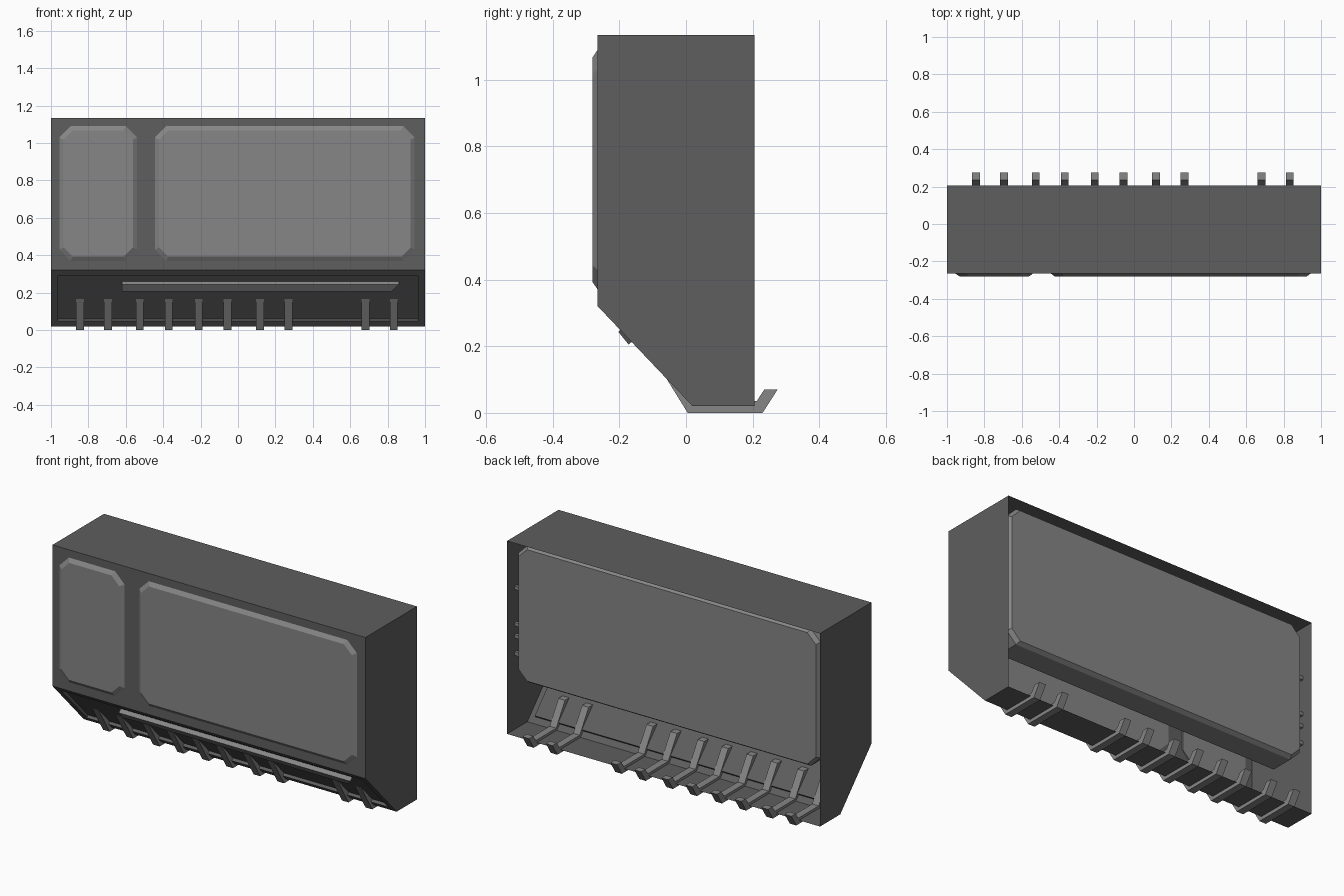
import bpy, bmesh

if "Cube" in bpy.data.objects:
    bpy.data.objects.remove(bpy.data.objects["Cube"])


def material(name, v):
    m = bpy.data.materials.new(name)
    m.diffuse_color = (v, v, v, 1)
    m.use_nodes = True
    m.node_tree.nodes["Principled BSDF"].inputs["Base Color"].default_value = m.diffuse_color
    return m


DARK = material("dark_grey", 0.112)
LIGHT = material("light_grey", 0.24)


def finish(bm, name, mat):
    bmesh.ops.recalc_face_normals(bm, faces=bm.faces)
    me = bpy.data.meshes.new(name)
    bm.to_mesh(me)
    bm.free()
    me.materials.append(mat)
    ob = bpy.data.objects.new(name, me)
    bpy.context.collection.objects.link(ob)
    return ob


def loft(name, rings, mat, bm=None):
    """Join matching rings of points and cap both ends."""
    bm = bmesh.new()
    vs = [[bm.verts.new(p) for p in r] for r in rings]
    n = len(vs[0])
    for a, b in zip(vs, vs[1:]):
        for i in range(n):
            j = (i + 1) % n
            bm.faces.new((a[i], a[j], b[j], b[i]))
    bm.faces.new(vs[0])
    bm.faces.new(vs[-1])
    return finish(bm, name, mat)


def bar(name, profile, x0, x1, mat):
    """Extrude a side (y, z) profile along x."""
    return loft(name, [[(x, y, z) for y, z in profile] for x in (x0, x1)], mat)


def octagon(x0, x1, z0, z1, y, inset, c):
    x0, x1, z0, z1 = x0 + inset, x1 - inset, z0 + inset, z1 - inset
    return [(x0 + c, y, z0), (x1 - c, y, z0), (x1, y, z0 + c), (x1, y, z1 - c),
            (x1 - c, y, z1), (x0 + c, y, z1), (x0, y, z1 - c), (x0, y, z0 + c)]


# Cabinet shell: open at the back, with a shallow recess in the sloped front
side = [(-0.265, 1.135), (0.205, 1.135), (0.205, 0.02), (0.02, 0.02), (-0.265, 0.32)]
cabinet = bar("cabinet_shell", side, -1, 1, DARK)
bm = bmesh.new()
bm.from_mesh(cabinet.data)
bmesh.ops.delete(bm, geom=[f for f in bm.faces if f.normal.y > 0.9], context='FACES')
slope = [f for f in bm.faces if f.normal.y < -0.3 and f.normal.z < -0.3]
bmesh.ops.inset_region(bm, faces=slope, thickness=0.053, use_boundary=True)
bmesh.ops.inset_region(bm, faces=slope, thickness=0.0005, depth=-0.017, use_boundary=True)
bm.to_mesh(cabinet.data)
bm.free()

# Two raised, bevelled front panels
for name, x0, x1 in (("small_front_panel", -0.955, -0.54), ("large_front_panel", -0.445, 0.945)):
    loft(name, [octagon(x0, x1, 0.37, 1.09, -0.26, 0, 0.06),
                octagon(x0, x1, 0.37, 1.09, -0.265, 0, 0.06),
                octagon(x0, x1, 0.37, 1.09, -0.28, 0.022, 0.05)], LIGHT)

# Back panel sitting just inside the open back
loft("back_panel", [octagon(-0.965, 0.965, 0.325, 1.115, 0.02, 0, 0.06),
                    octagon(-0.965, 0.965, 0.325, 1.115, 0.15, 0, 0.06),
                    octagon(-0.965, 0.965, 0.325, 1.115, 0.172, 0.015, 0.055)], LIGHT)

# Small pegs holding the back panel to the side walls
for s in (-1, 1):
    for z in (0.83, 0.62, 0.55, 0.45):
        bar("side_peg", [(0.12, z), (0.14, z), (0.14, z + 0.02), (0.12, z + 0.02)],
            s * 0.96, s * 0.998, LIGHT)

# Rail across the sloped recess, right end cut at an angle
rail = [(-0.18, 0.265), (-0.203, 0.243), (-0.172, 0.205), (-0.15, 0.225)]
loft("rail", [[(-0.62, y, z) for y, z in rail],
              [(0.86 if i < 2 else 0.82, y, z) for i, (y, z) in enumerate(rail)]], LIGHT)

# Bent hooks wrapping under the floor
hook = [(-0.097, 0.165), (0.005, 0), (0.23, 0), (0.275, 0.07),
        (0.235, 0.07), (0.212, 0.035), (0.025, 0.035), (-0.055, 0.165)]
for x in (-0.845, -0.695, -0.525, -0.37, -0.21, -0.057, 0.117, 0.27, 0.682, 0.833):
    bar("hook", hook, x - 0.021, x + 0.021, LIGHT)
